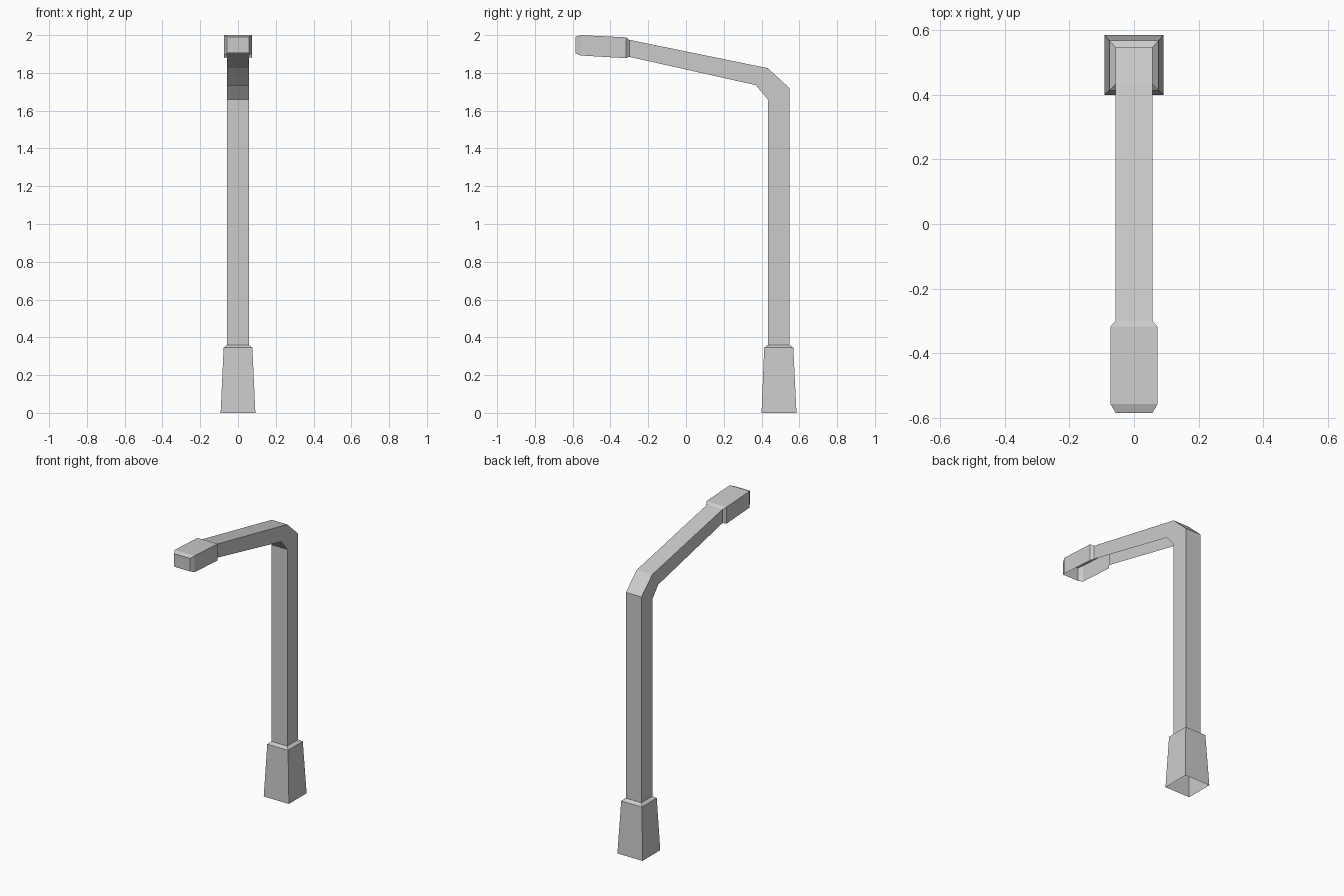
import bpy, bmesh

if "Cube" in bpy.data.objects:
    bpy.data.objects.remove(bpy.data.objects["Cube"])


def tube(name, rings, open_below=False, cap=False):
    """Skin four-sided rings: (half width, outer y, outer z, inner y, inner z)."""
    bm = bmesh.new()
    loops = []
    for w, yo, zo, yi, zi in rings:
        pts = [(w, yo, zo), (w, yi, zi), (-w, yi, zi), (-w, yo, zo)]
        loops.append([bm.verts.new(p) for p in pts])
    for a, b in zip(loops, loops[1:]):
        for i in range(4):
            if open_below and i == 1:
                continue
            j = (i + 1) % 4
            bm.faces.new((a[i], b[i], b[j], a[j]))
    if cap:
        bm.faces.new(loops[-1][::-1])
    mesh = bpy.data.meshes.new(name)
    bm.to_mesh(mesh)
    bm.free()
    obj = bpy.data.objects.new(name, mesh)
    bpy.context.collection.objects.link(obj)


W = 0.057
pole_foot = (W, 0.547, 0.36, 0.433, 0.36)
elbow_end = (W, 0.433, 1.825, 0.37, 1.735)
arm_end = (W, -0.30, 1.975, -0.30, 1.885)

# Tapered base sleeve, open at the ground
tube("base", [(0.092, 0.585, 0, 0.40, 0),
              (0.076, 0.568, 0.345, 0.414, 0.345),
              pole_foot])

# Upright pole with chamfered elbow
tube("pole", [pole_foot, (W, 0.547, 1.72, 0.433, 1.66), elbow_end])

# Sloping arm, a channel open along its underside
tube("arm", [elbow_end, arm_end], open_below=True)

# Lamp head, a hollow shade open below with a bevelled front
tube("lamp_head", [arm_end,
                   (0.073, -0.318, 1.988, -0.318, 1.878),
                   (0.073, -0.557, 2.0, -0.557, 1.892),
                   (W, -0.585, 1.99, -0.585, 1.904)],
     open_below=True, cap=True)
